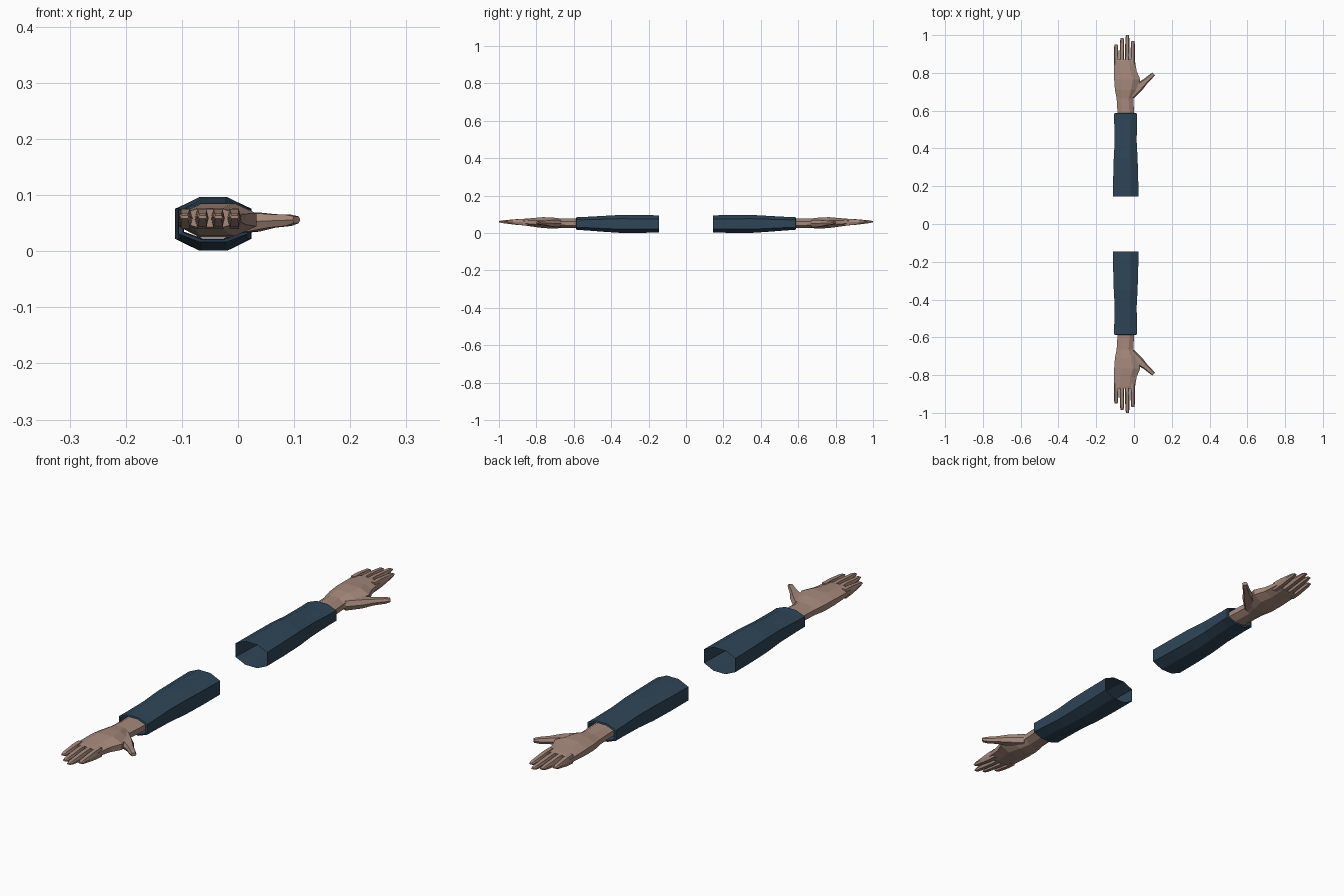
import bpy, bmesh, math
from mathutils import Vector

if "Cube" in bpy.data.objects:
    bpy.data.objects.remove(bpy.data.objects["Cube"])


def material(name, rgb):
    m = bpy.data.materials.new(name)
    m.diffuse_color = (*rgb, 1)
    m.use_nodes = True
    m.node_tree.nodes["Principled BSDF"].inputs["Base Color"].default_value = m.diffuse_color
    return m


SKIN = material("skin", (0.38, 0.25, 0.20))
CLOTH = material("navy cloth", (0.028, 0.060, 0.096))


def loft(name, rings, mat, caps=(True, True)):
    """Skin a list of point rings, then mirror it to the opposite arm."""
    bm = bmesh.new()
    loops = [[bm.verts.new(p) for p in r] for r in rings]
    n = len(loops[0])
    for a, b in zip(loops, loops[1:]):
        for i in range(n):
            j = (i + 1) % n
            bm.faces.new((a[i], a[j], b[j], b[i]))
    if caps[0]:
        bm.faces.new(loops[0][::-1])
    if caps[1]:
        bm.faces.new(loops[-1])
    bmesh.ops.recalc_face_normals(bm, faces=bm.faces)
    me = bpy.data.meshes.new(name)
    bm.to_mesh(me)
    bm.free()
    me.materials.append(mat)
    ob = bpy.data.objects.new(name, me)
    bpy.context.collection.objects.link(ob)
    mod = ob.modifiers.new("other_arm", 'MIRROR')
    mod.use_axis = (False, True, False)
    mod.use_mirror_merge = False
    return ob


def octagon(y, x0, x1, z0, z1, cx=0.31, cz=0.21):
    """Cross-section across the arm with its corners cut by cx and cz."""
    dx, dz = (x1 - x0) * cx, (z1 - z0) * cz
    return [(x0, y, z0 + dz), (x0 + dx, y, z0), (x1 - dx, y, z0), (x1, y, z0 + dz),
            (x1, y, z1 - dz), (x1 - dx, y, z1), (x0 + dx, y, z1), (x0, y, z1 - dz)]


def digit(name, sections):
    """Tapered six-sided finger; each section is x, y, z, half width, half height."""
    pts = [Vector(s[:3]) for s in sections]
    rings = []
    for i, s in enumerate(sections):
        d = pts[min(i + 1, len(pts) - 1)] - pts[max(i - 1, 0)]
        side = Vector((d.y, -d.x, 0)).normalized()
        w, h = s[3], s[4]
        rings.append([pts[i] + side * (w * u) + Vector((0, 0, h * v)) for u, v in
                      ((-1, 0.0), (-0.65, -1), (0.65, -1), (1, 0.0), (0.65, 1), (-0.65, 1))])
    return loft(name, rings, SKIN)


# Sleeve: open tube with the cuff edge folded inward
loft("sleeve", [octagon(*r) for r in (
    (0.145, -0.112, 0.024, 0.003, 0.095),
    (0.250, -0.110, 0.022, 0.001, 0.096),
    (0.350, -0.107, 0.019, 0.001, 0.097),
    (0.440, -0.102, 0.014, 0.007, 0.092),
    (0.545, -0.105, 0.016, 0.015, 0.086),
    (0.585, -0.106, 0.017, 0.016, 0.086),
    (0.587, -0.098, 0.009, 0.021, 0.081),
    (0.550, -0.096, 0.007, 0.023, 0.079))], CLOTH, (False, False))

# Wrist and palm
loft("palm", [octagon(*r, 0.28, 0.30) for r in (
    (0.540, -0.089, 0.002, 0.025, 0.079),
    (0.600, -0.088, 0.000, 0.026, 0.077),
    (0.665, -0.092, -0.004, 0.027, 0.077),
    (0.710, -0.101, 0.018, 0.024, 0.083),
    (0.765, -0.105, 0.033, 0.027, 0.085),
    (0.810, -0.106, 0.014, 0.033, 0.081),
    (0.860, -0.106, 0.006, 0.040, 0.077),
    (0.872, -0.105, 0.005, 0.043, 0.075))], SKIN)

# Thumb with its fleshy base
digit("thumb", ((-0.015, 0.680, 0.050, 0.020, 0.019),
                (0.028, 0.727, 0.052, 0.024, 0.017),
                (0.060, 0.755, 0.054, 0.015, 0.012),
                (0.090, 0.782, 0.055, 0.012, 0.010),
                (0.104, 0.795, 0.056, 0.010, 0.006)))

# Fingers: base x, tip x, tip y, base half width
for name, bx, tx, ty, w in (("little_finger", -0.093, -0.095, 0.950, 0.0125),
                            ("ring_finger", -0.065, -0.063, 0.985, 0.0125),
                            ("middle_finger", -0.036, -0.035, 1.000, 0.0125),
                            ("index_finger", -0.007, -0.006, 0.970, 0.0125)):
    sections = []
    for t, ws, h in ((0, 1, 0.018), (0.35, 0.97, 0.016), (0.65, 0.9, 0.011),
                     (0.9, 0.8, 0.007), (1, 0.6, 0.003)):
        sections.append((bx + (tx - bx) * t, 0.845 + (ty - 0.845) * t,
                         0.058 + 0.003 * t, w * ws, h))
    digit(name, sections)
